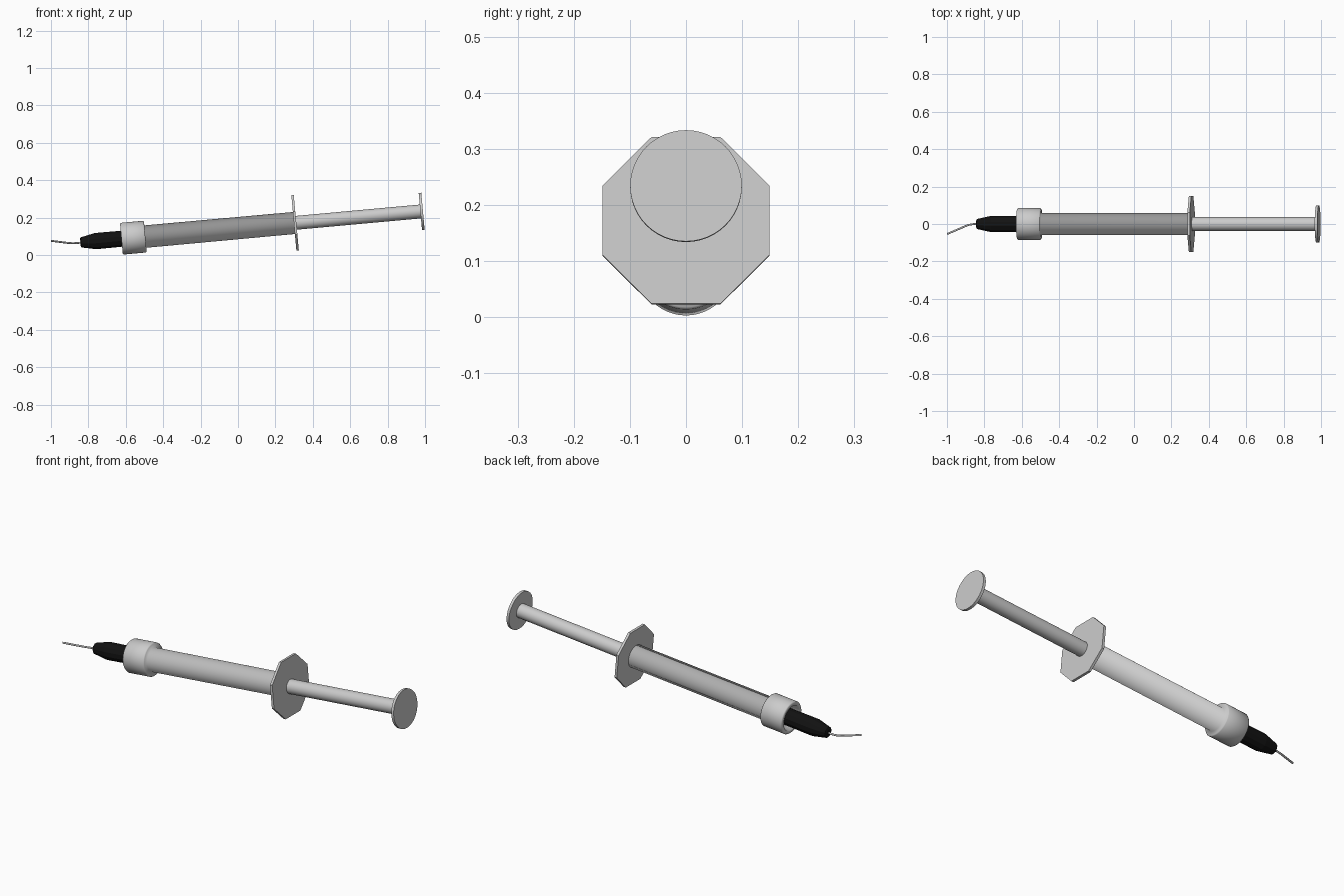
import bpy, bmesh, math
from mathutils import Matrix

if "Cube" in bpy.data.objects:
    bpy.data.objects.remove(bpy.data.objects["Cube"])

# Shared tilted axis of the syringe: local x runs along it
SLOPE = 0.0912
AXIS = Matrix.Translation((0, 0, 0.144)) @ Matrix.Rotation(-math.atan(SLOPE), 4, 'Y')

black = bpy.data.materials.new("black_rubber")
black.diffuse_color = (0.006, 0.006, 0.006, 1)
black.use_nodes = True
black.node_tree.nodes["Principled BSDF"].inputs["Base Color"].default_value = black.diffuse_color


def lathe(name, profile, sides=48, phase=0.0, smooth=None, mat=None):
    """Revolve (distance along axis, radius) points; both ends are capped."""
    bm = bmesh.new()
    rings = []
    for s, r in profile:
        ring = []
        for i in range(sides):
            a = 2 * math.pi * i / sides + phase
            ring.append(bm.verts.new((s, r * math.cos(a), r * math.sin(a))))
        rings.append(ring)
    for a, b in zip(rings, rings[1:]):
        for i in range(sides):
            j = (i + 1) % sides
            bm.faces.new((a[i], a[j], b[j], b[i]))
    bm.faces.new(rings[0])
    bm.faces.new(rings[-1])
    bmesh.ops.recalc_face_normals(bm, faces=bm.faces)
    bm.transform(AXIS)
    me = bpy.data.meshes.new(name)
    bm.to_mesh(me)
    bm.free()
    ob = bpy.data.objects.new(name, me)
    bpy.context.collection.objects.link(ob)
    if mat:
        me.materials.append(mat)
    if smooth:
        bpy.ops.object.select_all(action='DESELECT')
        ob.select_set(True)
        bpy.context.view_layer.objects.active = ob
        bpy.ops.object.shade_smooth_by_angle(angle=math.radians(smooth))
    return ob


# Barrel with front collar, recessed at the nozzle end
lathe("barrel_and_collar", [
    (-0.595, 0.062), (-0.625, 0.064), (-0.626, 0.081), (-0.621, 0.085),
    (-0.503, 0.085), (-0.498, 0.081), (-0.497, 0.060), (0.302, 0.059)], smooth=95)

# Octagonal finger flange
k = 1 / math.cos(math.pi / 8)
lathe("finger_flange", [(0.300, 0.149 * k), (0.313, 0.149 * k)], 8, math.pi / 8)

# Plunger rod and thumb disc
lathe("plunger_rod", [(0.305, 0.037), (0.98, 0.037)], smooth=40)
lathe("thumb_disc", [(0.979, 0.0995), (0.993, 0.0995)], smooth=40)

# Faceted black nozzle
lathe("nozzle", [(-0.846, 0.022), (-0.842, 0.028), (-0.765, 0.045), (-0.59, 0.044)],
      12, math.pi / 12, mat=black)

# Bent needle
cu = bpy.data.curves.new("needle", 'CURVE')
cu.dimensions = '3D'
cu.bevel_depth = 0.005
cu.bevel_resolution = 2
cu.use_fill_caps = True
path = [(-0.83, 0, 0.068), (-0.862, -0.001, 0.064), (-0.885, -0.005, 0.063),
        (-0.91, -0.015, 0.065), (-0.998, -0.053, 0.076)]
sp = cu.splines.new('POLY')
sp.points.add(len(path) - 1)
for p, co in zip(sp.points, path):
    p.co = (*co, 1)
bpy.context.collection.objects.link(bpy.data.objects.new("needle", cu))
